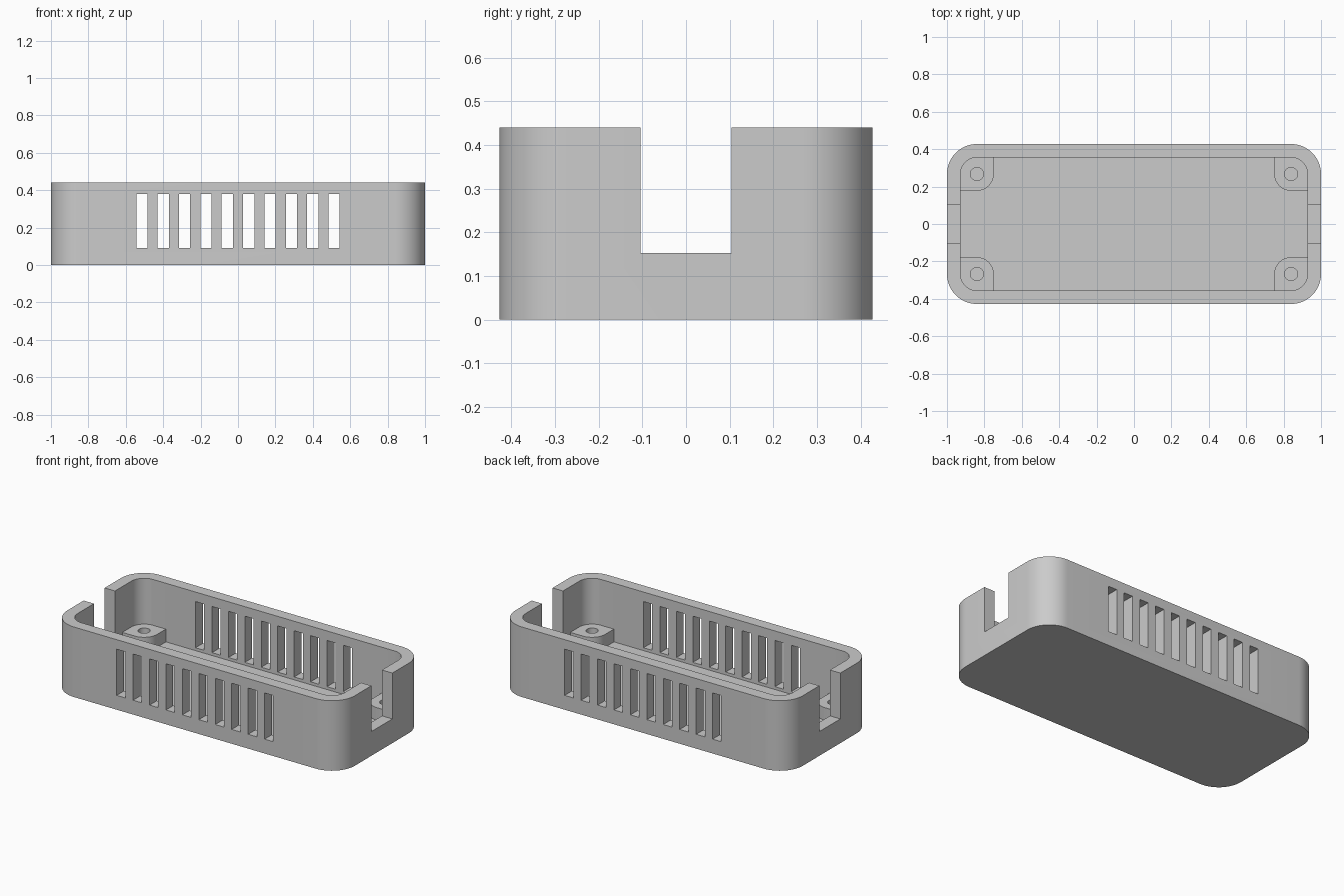
import bpy, bmesh, math
from mathutils import Matrix

if "Cube" in bpy.data.objects:
    bpy.data.objects.remove(bpy.data.objects["Cube"], do_unlink=True)

HX, HY, HEIGHT = 1.0, 0.4275, 0.44     # outer half sizes and height
WALL, CORNER = 0.072, 0.16             # wall and floor thickness, outer radius
POST_TOP, POST_R, HOLE_R = 0.152, 0.09, 0.035
NOTCH_HALF = 0.104
SLOTS, PITCH, SLOT_W = 10, 0.1142, 0.06

grey = bpy.data.materials.new("light grey plastic")
grey.use_nodes = True
GREY = (0.6, 0.6, 0.6, 1)
grey.diffuse_color = GREY
grey.node_tree.nodes["Principled BSDF"].inputs["Base Color"].default_value = GREY


def make_object(name, bm):
    bmesh.ops.recalc_face_normals(bm, faces=bm.faces)
    mesh = bpy.data.meshes.new(name)
    bm.to_mesh(mesh)
    bm.free()
    mesh.materials.append(grey)
    obj = bpy.data.objects.new(name, mesh)
    bpy.context.collection.objects.link(obj)
    return obj


def prism(name, hx, hy, radii, z0, z1, steps=16):
    """Upright block whose four corners have their own radii."""
    bm = bmesh.new()
    ring = []
    for i, (sx, sy) in enumerate(((1, 1), (-1, 1), (-1, -1), (1, -1))):
        r = radii[i]
        for k in range(steps + 1 if r else 1):
            a = math.pi / 2 * (i + k / steps)
            ring.append(bm.verts.new((sx * (hx - r) + r * math.cos(a),
                                      sy * (hy - r) + r * math.sin(a), z0)))
    face = bm.faces.new(ring)
    out = bmesh.ops.extrude_face_region(bm, geom=[face])["geom"]
    top = [v for v in out if isinstance(v, bmesh.types.BMVert)]
    bmesh.ops.translate(bm, verts=top, vec=(0, 0, z1 - z0))
    return make_object(name, bm)


def boxes(name, items):
    """Several separate boxes, each given as centre and size."""
    bm = bmesh.new()
    for centre, size in items:
        bmesh.ops.create_cube(bm, size=1, matrix=Matrix.Translation(centre)
                              @ Matrix.Diagonal((*size, 1)))
    return make_object(name, bm)


def cut(obj, cutter):
    """Subtract the cutter, bake the result and drop the cutter."""
    mod = obj.modifiers.new("cut", 'BOOLEAN')
    mod.operation, mod.solver, mod.object = 'DIFFERENCE', 'EXACT', cutter
    graph = bpy.context.evaluated_depsgraph_get()
    baked = bpy.data.meshes.new_from_object(obj.evaluated_get(graph))
    obj.modifiers.clear()
    obj.data = baked
    bpy.data.objects.remove(cutter, do_unlink=True)


def smooth(obj):
    bpy.ops.object.select_all(action='DESELECT')
    obj.select_set(True)
    bpy.context.view_layer.objects.active = obj
    bpy.ops.object.shade_smooth_by_angle(angle=math.radians(30))


# Open tray with rounded corners
case = prism("case_tray", HX, HY, [CORNER] * 4, 0, HEIGHT)
cut(case, prism("cavity", HX - WALL, HY - WALL, [CORNER - WALL] * 4, WALL, HEIGHT + 0.2))

# Vent slots through the front and back walls
slot_z0, slot_z1 = 0.09, 0.38
cut(case, boxes("vent_slots", [
    (((i - (SLOTS - 1) / 2) * PITCH, 0, (slot_z0 + slot_z1) / 2),
     (SLOT_W, 2, slot_z1 - slot_z0)) for i in range(SLOTS)]))

# Cable notches in both ends
cut(case, boxes("cable_notches", [
    ((0, 0, POST_TOP + 0.25), (3, 2 * NOTCH_HALF, 0.5))]))
smooth(case)

# Screw posts in the corners, round towards the middle of the tray
corners = (("back_left", 1, 1), ("back_right", -1, 1),
           ("front_right", -1, -1), ("front_left", 1, -1))
for i, (label, sx, sy) in enumerate(corners):
    radii = [0] * 4
    radii[(i + 2) % 4] = POST_R
    post = prism("screw_post_" + label, POST_R, POST_R, radii, WALL / 2, POST_TOP)
    cut(post, prism("screw_hole", HOLE_R, HOLE_R, [HOLE_R - 0.0001] * 4, 0, 1, 8))
    post.location = (sx * (HX - CORNER), sy * (HY - CORNER), 0)
    smooth(post)
